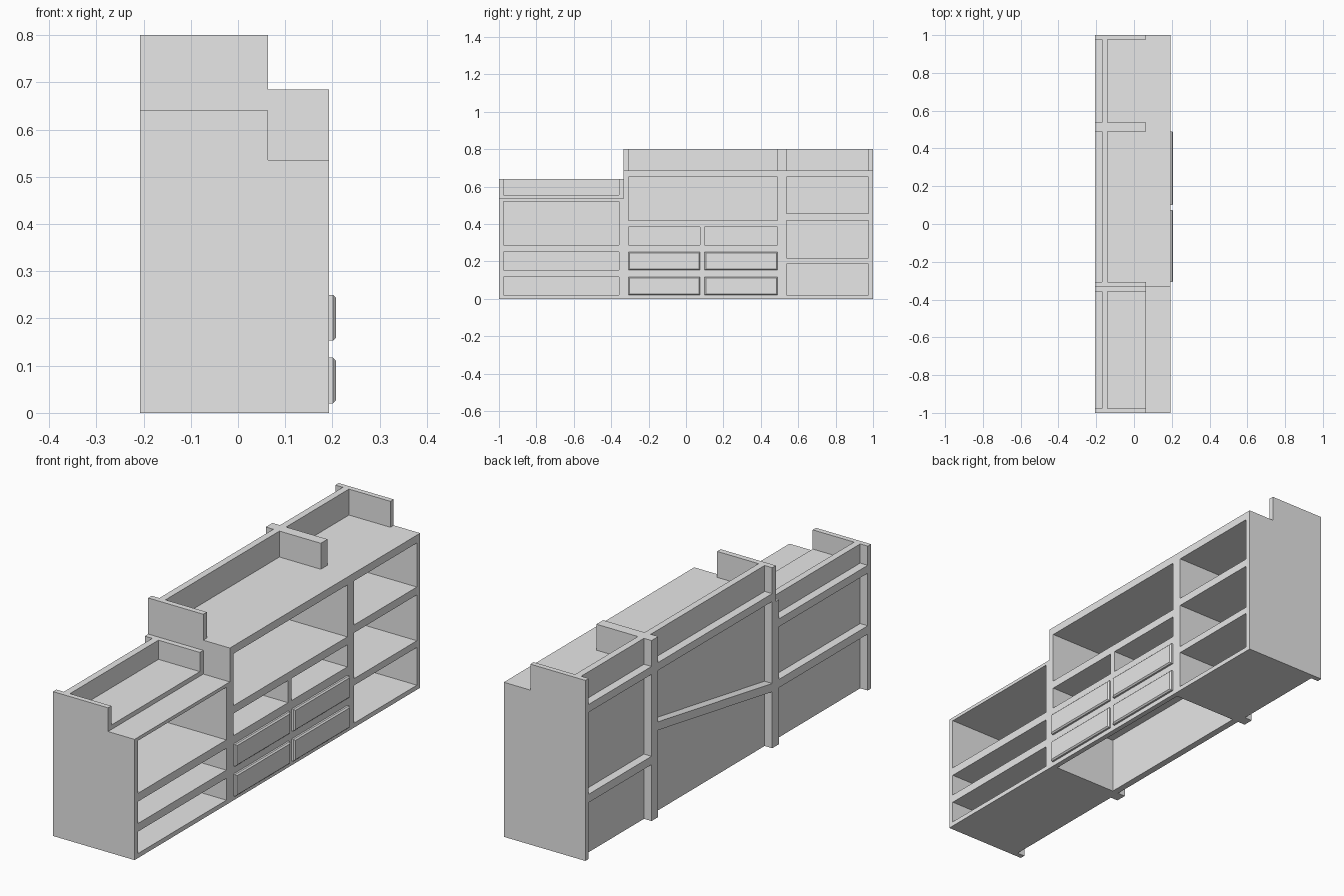
import bpy, bmesh

if "Cube" in bpy.data.objects:
    bpy.data.objects.remove(bpy.data.objects["Cube"])

grey = bpy.data.materials.new("light_grey")
grey.diffuse_color = (0.8, 0.8, 0.8, 1)
grey.use_nodes = True
grey.node_tree.nodes["Principled BSDF"].inputs["Base Color"].default_value = grey.diffuse_color

BACK, FRONT, STEP = -0.207, 0.193, 0.063   # depth limits and edge of the raised rim
PANEL, INNER = -0.17, -0.14                # outer and inner face of the back panel


def prism(name, points, y0, y1):
    """Extrude an x-z profile along y."""
    bm = bmesh.new()
    a = [bm.verts.new((x, y0, z)) for x, z in points]
    b = [bm.verts.new((x, y1, z)) for x, z in points]
    n = len(points)
    bm.faces.new(a)
    bm.faces.new(b[::-1])
    for i in range(n):
        j = (i + 1) % n
        bm.faces.new((a[j], a[i], b[i], b[j]))
    bmesh.ops.recalc_face_normals(bm, faces=bm.faces)
    me = bpy.data.meshes.new(name)
    bm.to_mesh(me)
    bm.free()
    me.materials.append(grey)
    ob = bpy.data.objects.new(name, me)
    bpy.context.collection.objects.link(ob)
    return ob


def box(name, x0, x1, y0, y1, z0, z1):
    return prism(name, [(x0, z0), (x1, z0), (x1, z1), (x0, z1)], y0, y1)


def upright(name, y0, y1, rim, counter):
    """Full-depth wall with a notch at the front of the top."""
    return prism(name, [(BACK, 0), (FRONT, 0), (FRONT, counter),
                        (STEP, counter), (STEP, rim), (BACK, rim)], y0, y1)


HIGH, LOW = (0.8, 0.685), (0.64, 0.535)

# end walls and dividers
upright("low_end_wall", -1, -0.977, *LOW)
upright("low_divider", -0.357, -0.333, *LOW)
upright("high_divider_near", -0.333, -0.308, *HIGH)
upright("high_divider_far", 0.49, 0.537, *HIGH)
upright("high_end_wall", 0.977, 1, *HIGH)

# the three bays between the walls
A, B, C = (-0.977, -0.357), (-0.308, 0.49), (0.537, 0.977)

# back panels, set in from the rear of the walls
for name, bay, top in (("low", A, 0.64), ("middle", B, 0.8), ("far", C, 0.8)):
    box(name + "_back_panel", PANEL, INNER, *bay, 0, top)

# counters
prism("low_counter", [(BACK, 0.52), (FRONT, 0.52), (FRONT, 0.535),
                      (STEP, 0.535), (STEP, 0.555), (BACK, 0.555)], *A)
for name, bay in (("middle", B), ("far", C)):
    box(name + "_counter", BACK, FRONT, *bay, 0.65, 0.685)

# shelves and floors
for z0, z1 in ((0, 0.02), (0.117, 0.153), (0.25, 0.287)):
    box("low_shelf", INNER, FRONT, *A, z0, z1)
for z0, z1 in ((0.25, 0.287), (0.385, 0.42)):
    box("middle_shelf", INNER, FRONT, *B, z0, z1)
for z0, z1 in ((0, 0.02), (0.187, 0.217), (0.42, 0.455)):
    box("far_shelf", INNER, FRONT, *C, z0, z1)

# cubby divider and drawer frame; the space behind the drawers is open below
M0, M1 = 0.075, 0.1
box("cubby_divider", INNER, FRONT, M0, M1, 0.287, 0.385)
box("drawer_stile", 0.17, FRONT, M0, M1, 0, 0.25)
for z0, z1 in ((0, 0.02), (0.117, 0.153)):
    for y0, y1 in ((B[0], M0), (M1, B[1])):
        box("drawer_rail", 0.17, FRONT, y0, y1, z0, z1)

# drawer fronts with bevelled edges
for y0, y1 in ((B[0], M0), (M1, B[1])):
    for z0, z1 in ((0.02, 0.117), (0.153, 0.25)):
        ob = box("drawer_front", 0.17, 0.207, y0, y1, z0, z1)
        bm = bmesh.new()
        bm.from_mesh(ob.data)
        rim = [e for e in bm.edges if all(v.co.x > 0.2 for v in e.verts)]
        bmesh.ops.bevel(bm, geom=rim, offset=0.006, segments=1, affect='EDGES')
        bm.to_mesh(ob.data)
        bm.free()

# rear rails: level in the outer bays, sloping across the middle
for name, bay in (("low", A), ("far", C)):
    box(name + "_rear_rail", BACK, PANEL, *bay, 0.25, 0.287)
slope = box("sloping_rear_rail", BACK, PANEL, *B, 0.25, 0.287)
for v in slope.data.vertices:
    if v.co.y > 0:
        v.co.z += 0.135
